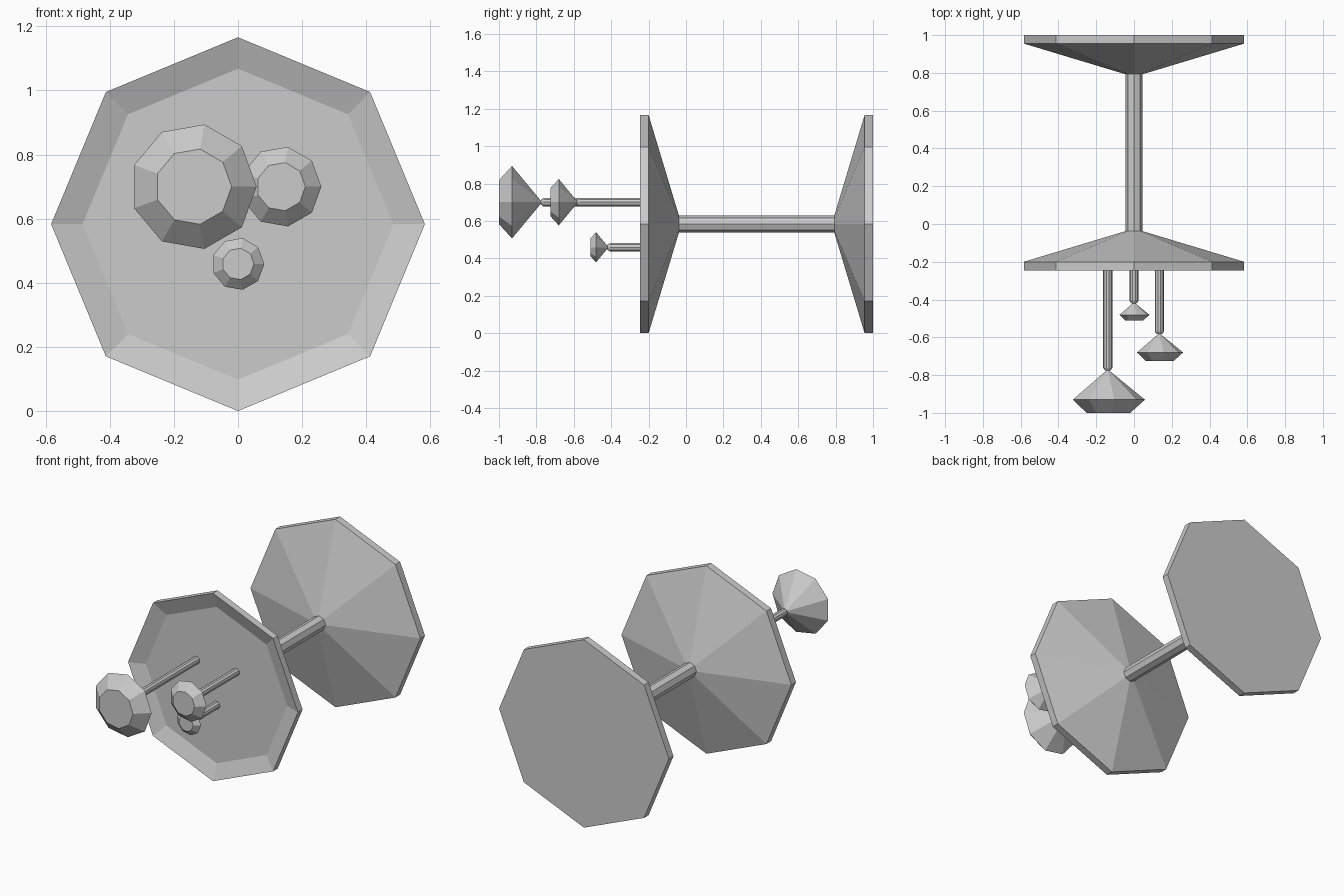
import bpy, bmesh
from math import sin, cos, pi

if "Cube" in bpy.data.objects:
    bpy.data.objects.remove(bpy.data.objects["Cube"])


def lathe(name, profile, sides, cx, cz):
    """Flat-faced solid turned around a y-parallel axis; profile = (radius, y)."""
    bm = bmesh.new()
    rings = []
    for r, y in profile:
        n = sides if r > 0 else 1
        rings.append([bm.verts.new((cx + r * cos(2 * pi * i / sides), y,
                                    cz + r * sin(2 * pi * i / sides))) for i in range(n)])
    for a, b in zip(rings, rings[1:]):
        for i in range(sides):
            j = (i + 1) % sides
            quad = [a[i % len(a)], a[j % len(a)], b[j % len(b)], b[i % len(b)]]
            bm.faces.new(list(dict.fromkeys(quad)))
    for ring in (rings[0], rings[-1]):
        if len(ring) > 1:
            bm.faces.new(ring)
    bmesh.ops.recalc_face_normals(bm, faces=bm.faces)
    mesh = bpy.data.meshes.new(name)
    bm.to_mesh(mesh)
    bm.free()
    obj = bpy.data.objects.new(name, mesh)
    bpy.context.collection.objects.link(obj)
    return obj


R, CZ = 0.583, 0.583

# Front dish with a shallow recessed face, rear dish with a flat back
lathe("front_dish", [(0.485, -0.21), (R, -0.245), (R, -0.2), (0.046, -0.038)], 8, 0, CZ)
lathe("rear_dish", [(0.046, 0.793), (R, 0.955), (R, 1.0)], 8, 0, CZ)

# Connecting shaft
lathe("shaft", [(0.046, -0.06), (0.046, 0.82)], 8, 0, CZ)

# Three stems with cut-gem shaped knobs: (name, x, z, widest radius, front y)
for name, x, z, r, front in (("large", -0.139, 0.70, 0.197, -1.0),
                             ("medium", 0.134, 0.70, 0.126, -0.725),
                             ("small", 0.0, 0.459, 0.082, -0.51)):
    wide = front + 0.355 * r
    tip = wide + 0.815 * r
    lathe(name + "_knob", [(0.605 * r, front), (r, wide), (0, tip)], 9, x, z)
    lathe(name + "_stem", [(0.014, tip - 0.006), (0.024, tip + 0.008),
                           (0.024, -0.205)], 10, x, z)
